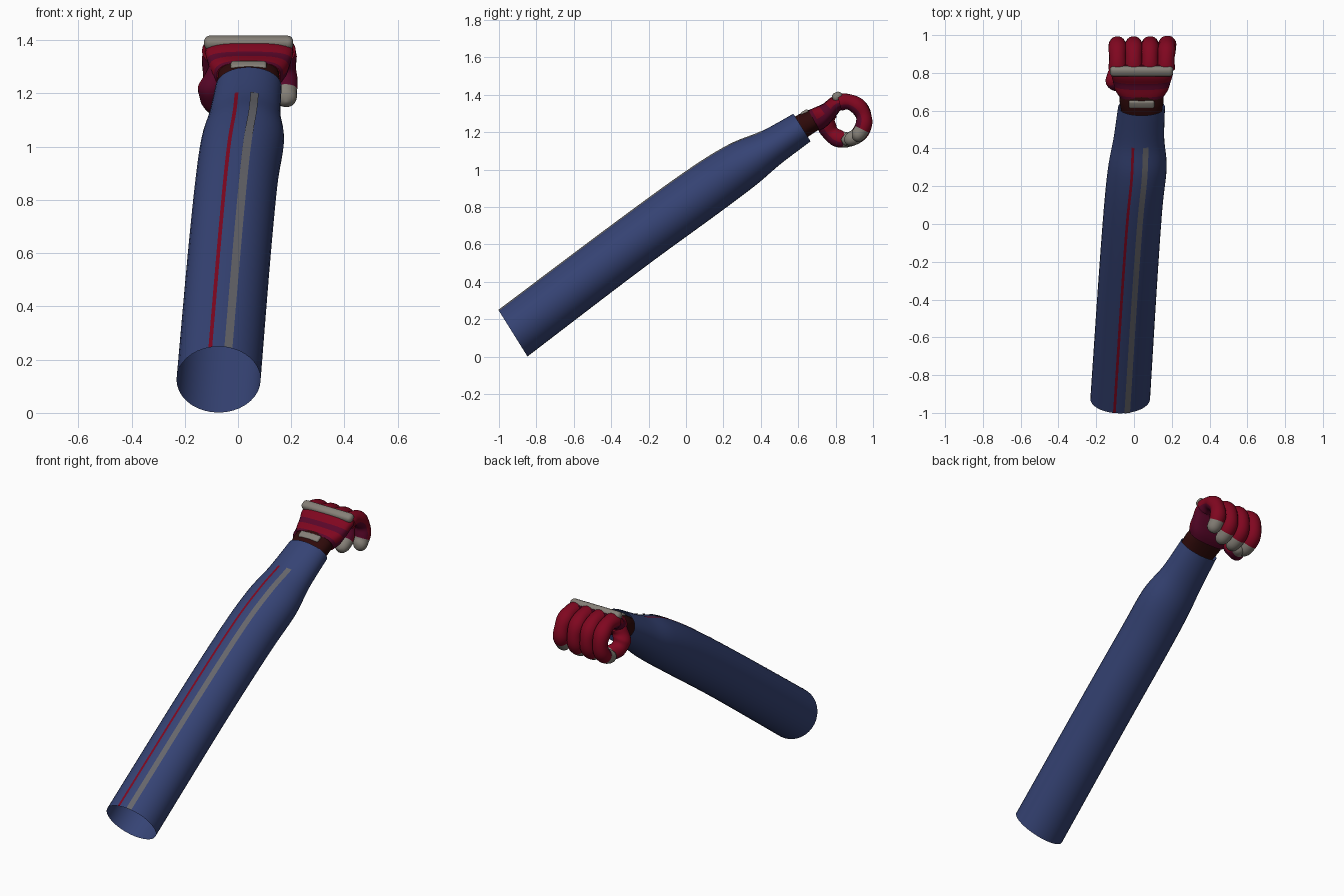
import bpy
import bmesh
from math import sin, cos, pi, radians, sqrt, copysign
from mathutils import Vector

if "Cube" in bpy.data.objects:
    bpy.data.objects.remove(bpy.data.objects["Cube"])


def material(name, rgb):
    m = bpy.data.materials.new(name)
    m.use_nodes = True
    m.diffuse_color = (*rgb, 1)
    bsdf = m.node_tree.nodes["Principled BSDF"]
    bsdf.inputs["Base Color"].default_value = (*rgb, 1)
    bsdf.inputs["Roughness"].default_value = 0.8
    return m


BLUE = material("blue cloth", (0.036, 0.056, 0.175))
RED = material("glove red", (0.215, 0.002, 0.014))
CRIMSON = material("dark crimson", (0.10, 0.002, 0.022))
MAROON = material("wrist maroon", (0.028, 0.003, 0.003))
GREY = material("pad grey", (0.235, 0.215, 0.185))
STRIPE = material("stripe grey", (0.13, 0.13, 0.145))


def finish(name, bm, mats):
    bmesh.ops.recalc_face_normals(bm, faces=bm.faces[:])
    me = bpy.data.meshes.new(name)
    bm.to_mesh(me)
    bm.free()
    for m in mats:
        me.materials.append(m)
    ob = bpy.data.objects.new(name, me)
    bpy.context.collection.objects.link(ob)
    bpy.ops.object.select_all(action="DESELECT")
    ob.select_set(True)
    bpy.context.view_layer.objects.active = ob
    bpy.ops.object.shade_smooth_by_angle(angle=radians(50))
    return ob


def smooth_path(keys, steps):
    """Catmull-Rom through tuples of numbers."""
    out = []
    for i in range(len(keys) - 1):
        quad = [keys[max(i - 1, 0)], keys[i], keys[i + 1], keys[min(i + 2, len(keys) - 1)]]
        for s in range(steps):
            t = s / steps
            out.append(tuple(
                b + t * (c - a) / 2 + t * t * (a - 2.5 * b + 2 * c - d / 2)
                + t ** 3 * (1.5 * (b - c) + (d - a) / 2) for a, b, c, d in zip(*quad)))
    return out + [keys[-1]]


def loft(name, rows, mats, sides=20, normal=None, power=1.0, caps=True, rule=None):
    """Skin rings given as (x, y, z, half width, half thickness).
    rule(t, s) picks a material from distance along and height across."""
    bm = bmesh.new()
    rings = []
    for i, (x, y, z, rx, rn) in enumerate(rows):
        a, b = rows[max(i - 1, 0)], rows[min(i + 1, len(rows) - 1)]
        n = normal or Vector((0, a[2] - b[2], b[1] - a[1])).normalized()
        ring = []
        for k in range(sides):
            c, s = cos(2 * pi * k / sides), sin(2 * pi * k / sides)
            c, s = (copysign(abs(v) ** power, v) for v in (c, s))
            ring.append(bm.verts.new(Vector((x + rx * c, y, z)) + n * rn * s))
        rings.append(ring)
    for i, (p, q) in enumerate(zip(rings, rings[1:])):
        for k in range(sides):
            j = (k + 1) % sides
            f = bm.faces.new((p[k], p[j], q[j], q[k]))
            if rule:
                f.material_index = rule(i / (len(rows) - 1), sin(2 * pi * (k + 0.5) / sides))
    if caps:
        bm.faces.new(rings[0])
        f = bm.faces.new(rings[-1])
        f.material_index = rule(1, 0) if rule else 0
    return finish(name, bm, mats)


# Sleeve: open tube narrowing to a cuff
UP = Vector((0, -0.53, 0.848))
sleeve_keys = [
    (-0.073, -0.925, 0.125, 0.158, 0.146),
    (-0.034, -0.320, 0.583, 0.156, 0.143),
    (-0.005, 0.080, 0.874, 0.155, 0.142),
    (0.018, 0.300, 1.024, 0.155, 0.130),
    (0.026, 0.456, 1.119, 0.134, 0.101),
    (0.040, 0.620, 1.225, 0.124, 0.087),
]
sleeve_rows = smooth_path(sleeve_keys, 6)
loft("sleeve", sleeve_rows, [BLUE], sides=36, normal=UP, caps=False)


# Painted stripes along the top of the sleeve
def stripe(name, offset, half, lift, mat):
    bm = bmesh.new()
    last = None
    for x, y, z, rx, rn in sleeve_rows[:25]:
        pair = []
        for dx in (offset - half, offset + half):
            height = rn * sqrt(1 - (dx / rx) ** 2) + lift
            pair.append(bm.verts.new(Vector((x + dx, y, z)) + UP * height))
        if last:
            bm.faces.new((last[0], last[1], pair[1], pair[0]))
        last = pair
    finish(name, bm, [mat])


stripe("wide_stripe", 0.037, 0.015, 0.003, STRIPE)
stripe("thin_stripe", -0.031, 0.007, 0.001, RED)

# Wrist and its pad
wrist_rows = [(0.04, 0.54, 1.18, 0.105, 0.062), (0.04, 0.61, 1.225, 0.11, 0.064),
              (0.04, 0.66, 1.255, 0.117, 0.062), (0.04, 0.72, 1.285, 0.11, 0.055)]
loft("wrist", smooth_path(wrist_rows, 3), [MAROON], sides=28, normal=UP, power=0.8)


def block(name, centre, size, tilt, bevel, mat):
    bm = bmesh.new()
    bmesh.ops.create_cube(bm, size=1)
    bmesh.ops.scale(bm, vec=size, verts=bm.verts[:])
    bmesh.ops.bevel(bm, geom=bm.edges[:], offset=bevel, segments=4, profile=0.5, affect="EDGES")
    ob = finish(name, bm, [mat])
    ob.location = centre
    ob.rotation_euler.x = radians(tilt)


block("wrist_pad", (0.04, 0.635, 1.303), (0.135, 0.045, 0.026), 31, 0.011, GREY)
block("knuckle_bar", (0.04, 0.809, 1.39), (0.335, 0.056, 0.05), 25, 0.022, GREY)

# Hand: everything wraps round one ring in the side plane
CY, CZ, RING = 0.851, 1.262, 0.102


def on_ring(deg, x, rx, rn):
    a = radians(deg)
    return (x, CY + RING * cos(a), CZ + RING * sin(a), rx, rn)


# Palm with a dark band across its back and a dark underside
palm_rows = [(0.04, 0.685, 1.262, 0.12, 0.062), (0.04, 0.72, 1.282, 0.142, 0.06),
             on_ring(148, 0.042, 0.155, 0.048), on_ring(120, 0.042, 0.165, 0.043),
             on_ring(92, 0.042, 0.165, 0.038)]
loft("palm", smooth_path(palm_rows, 4), [RED, CRIMSON], sides=28, power=0.7,
     rule=lambda t, s: int(t < 0.12 or 0.36 < t < 0.52 or s < 0.1))


def digit(name, start, end, x_at, radius, taper, grey_from):
    """Curled finger with joint bulges, dark inner side and rounded grey tip."""
    rows, count = [], 30
    for i in range(count + 1):
        t = i / count
        r = radius * (1 - taper * t) * (1 + 0.05 * cos(6 * pi * t))
        r *= sqrt(max(1 - max((t - 0.84) / 0.16, 0) ** 2, 0.01))
        rows.append(on_ring(start + (end - start) * t, x_at(t), r * 1.06, r))
    loft(name, rows, [RED, GREY, CRIMSON], sides=18,
         rule=lambda t, s: 1 if t >= grey_from else 2 if s < -0.45 else 0)


# Fingers from knuckle, over the front, and back under
names = ("index_finger", "middle_finger", "ring_finger", "little_finger")
for i, (name, end) in enumerate(zip(names, (-104, -102, -94, -68))):
    x0 = -0.086 + 0.0845 * i
    drift = (-0.004, 0, 0.004, 0.014)[i]
    digit(name, 108, end, lambda t: x0 + drift * t, 0.0445, 0.06, 0.74)

# Thumb closes the ring below the palm
digit("thumb", 155, 292, lambda t: -0.05 - 0.05 * sin(pi * min(t * 1.15, 1)), 0.05, 0.12, 0.78)
